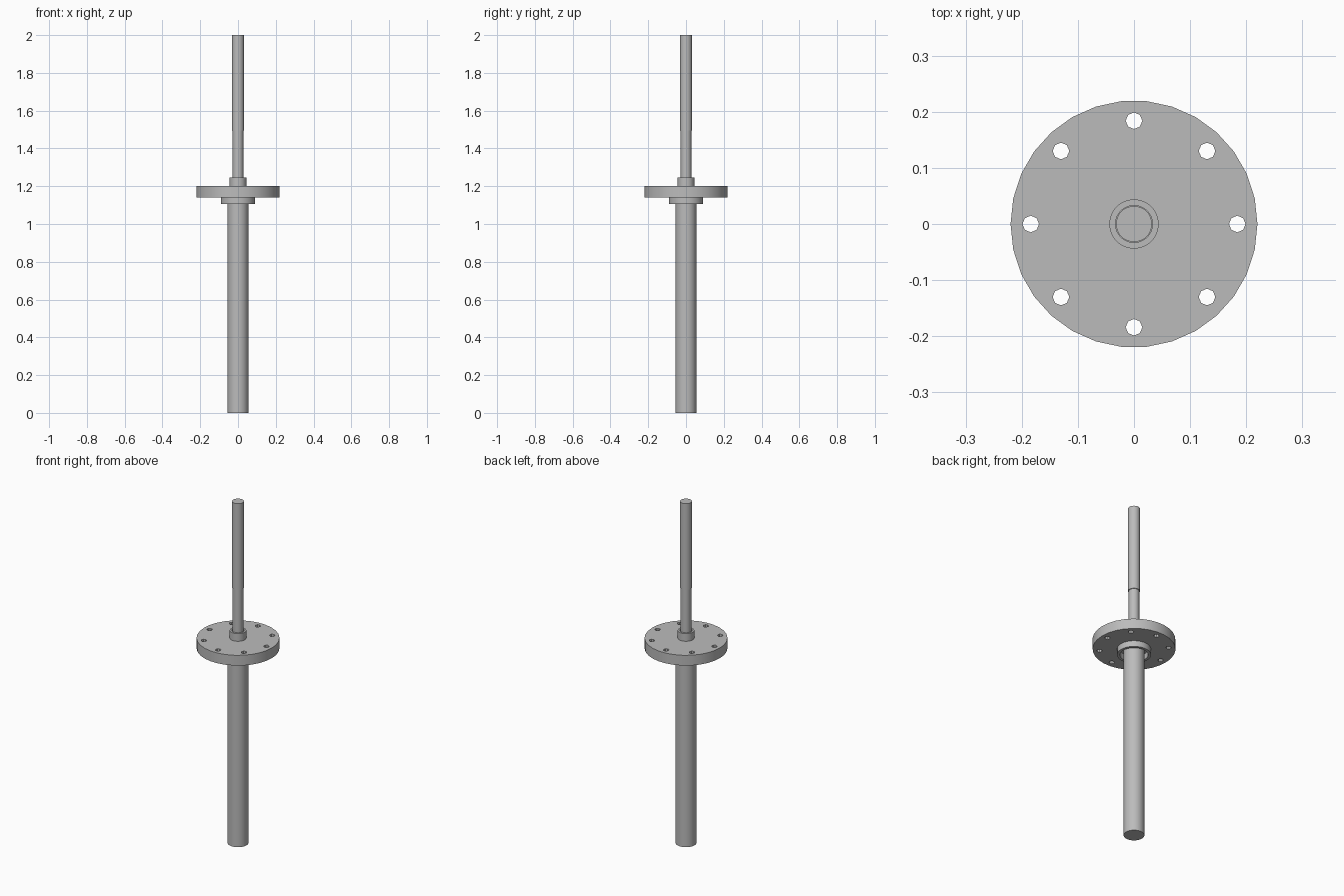
import bpy
import bmesh
from math import cos, sin, pi, radians
from mathutils import Matrix, Vector

if "Cube" in bpy.data.objects:
    bpy.data.objects.remove(bpy.data.objects["Cube"], do_unlink=True)

SIDES = 30

# One plain metal colour
steel = bpy.data.materials.new("grey_steel")
steel.use_nodes = True
steel.diffuse_color = (0.5, 0.5, 0.5, 1)
steel.node_tree.nodes["Principled BSDF"].inputs["Base Color"].default_value = (0.5, 0.5, 0.5, 1)


def add_object(name, bm):
    bmesh.ops.recalc_face_normals(bm, faces=bm.faces)
    mesh = bpy.data.meshes.new(name)
    bm.to_mesh(mesh)
    bm.free()
    mesh.materials.append(steel)
    obj = bpy.data.objects.new(name, mesh)
    bpy.context.collection.objects.link(obj)
    return obj


def activate(obj):
    bpy.ops.object.select_all(action='DESELECT')
    obj.select_set(True)
    bpy.context.view_layer.objects.active = obj


def smooth(obj):
    activate(obj)
    bpy.ops.object.shade_smooth_by_angle(angle=radians(30))


def add_cylinder(bm, radius, bottom, top, sides=SIDES, x=0, y=0):
    # Start with a corner on +x
    place = Matrix.Translation((x, y, (bottom + top) / 2)) @ Matrix.Rotation(pi / 2, 4, 'Z')
    bmesh.ops.create_cone(bm, cap_ends=True, segments=sides, radius1=radius,
                          radius2=radius, depth=top - bottom, matrix=place)


def cylinder(name, radius, bottom, top):
    bm = bmesh.new()
    add_cylinder(bm, radius, bottom, top)
    obj = add_object(name, bm)
    smooth(obj)
    return obj


def ring(name, outer, inner, bottom, top):
    # Spin a rectangular section round the axis
    bm = bmesh.new()
    section = [(outer, bottom), (outer, top), (inner, top), (inner, bottom)]
    verts = [bm.verts.new((r, 0, z)) for r, z in section]
    edges = [bm.edges.new((verts[i], verts[i - 1])) for i in range(4)]
    bmesh.ops.spin(bm, geom=verts + edges, cent=Vector(), axis=(0, 0, 1),
                   angle=2 * pi, steps=SIDES, use_merge=True)
    bmesh.ops.remove_doubles(bm, verts=bm.verts, dist=0.0001)
    obj = add_object(name, bm)
    smooth(obj)
    return obj


# Shafts
cylinder("lower_tube", 0.055, 0, 1.15)
cylinder("rod_neck", 0.028, 1.17, 1.5)
cylinder("upper_rod", 0.032, 1.495, 2)

# Collars under and over the flange
ring("lower_collar", 0.09, 0.075, 1.105, 1.145)
ring("upper_collar", 0.044, 0.033, 1.195, 1.245)

# Flange with a circle of eight bolt holes
bm = bmesh.new()
add_cylinder(bm, 0.22, 1.14, 1.2)
flange = add_object("flange", bm)
bm = bmesh.new()
for i in range(8):
    a = i * pi / 4
    add_cylinder(bm, 0.0148, 1.1, 1.25, 8, 0.184 * cos(a), 0.184 * sin(a))
cutter = add_object("bolt_hole_cutter", bm)
cutter.hide_render = True
cut = flange.modifiers.new("bolt_holes", 'BOOLEAN')
cut.operation = 'DIFFERENCE'
cut.solver = 'EXACT'
cut.object = cutter
activate(flange)
bpy.ops.object.modifier_apply(modifier=cut.name)
bpy.data.objects.remove(cutter, do_unlink=True)
smooth(flange)
